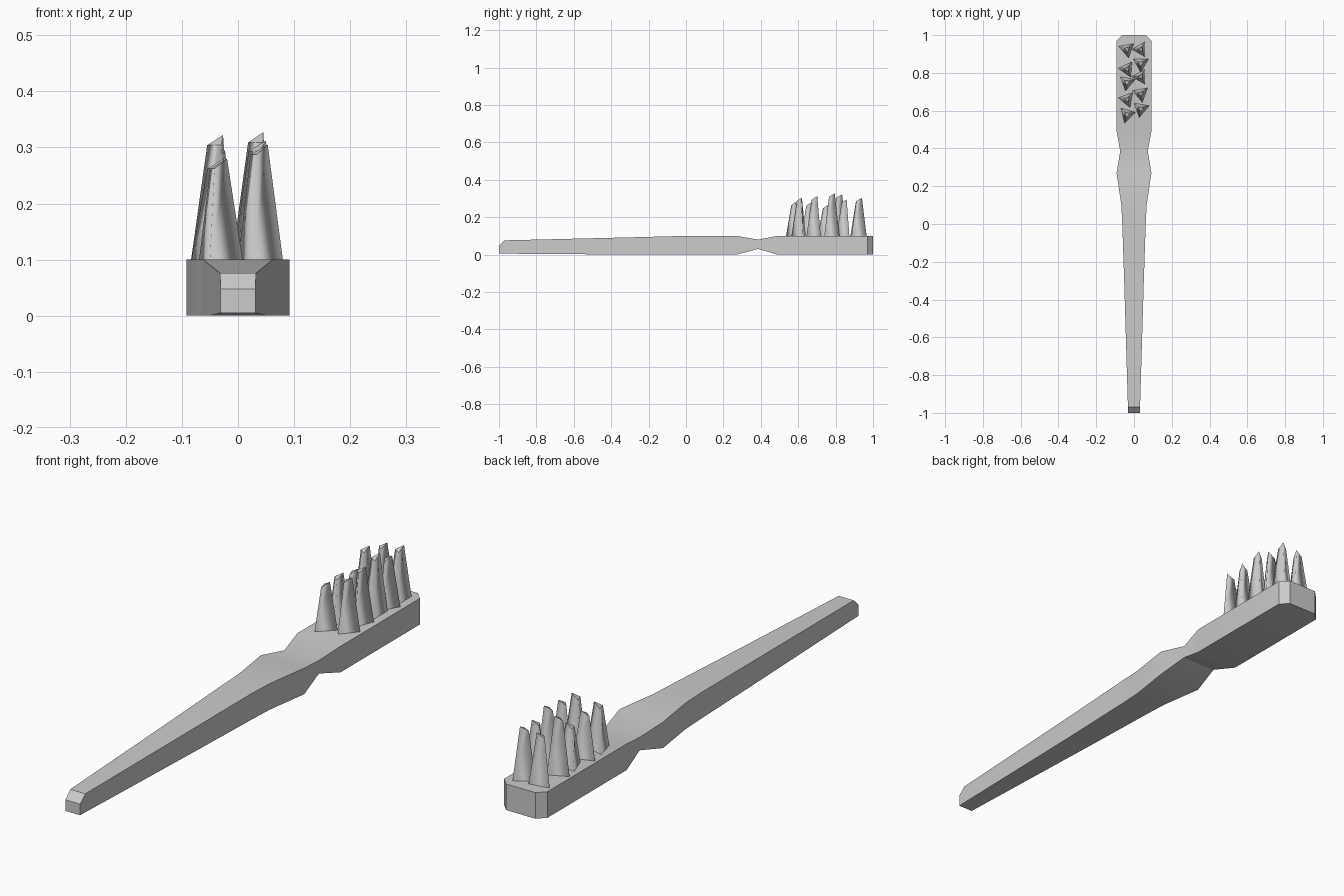
import bpy, bmesh, math
from mathutils import Vector

cube = bpy.data.objects.get("Cube")
if cube:
    bpy.data.objects.remove(cube)

# One plain grey for everything
grey = bpy.data.materials.new("plain_grey")
grey.use_nodes = True
colour = (0.6, 0.6, 0.6, 1)
grey.diffuse_color = colour
grey.node_tree.nodes["Principled BSDF"].inputs["Base Color"].default_value = colour


def make_object(name, bm):
    bmesh.ops.recalc_face_normals(bm, faces=bm.faces)
    mesh = bpy.data.meshes.new(name)
    bm.to_mesh(mesh)
    bm.free()
    mesh.materials.append(grey)
    obj = bpy.data.objects.new(name, mesh)
    bpy.context.collection.objects.link(obj)
    return obj


def loft(bm, rings):
    """Skin a list of rings; returns the side faces."""
    loops = [[bm.verts.new(p) for p in ring] for ring in rings]
    sides = []
    for a, b in zip(loops, loops[1:]):
        for i in range(len(a)):
            j = (i + 1) % len(a)
            sides.append(bm.faces.new((a[i], a[j], b[j], b[i])))
    bm.faces.new(loops[0])
    bm.faces.new(loops[-1])
    return sides


# Handle and head: rectangular sections (y, half width, bottom, top)
sections = [
    (-1.0, 0.031, 0.005, 0.048), (-0.97, 0.032, 0.005, 0.076),
    (-0.3, 0.052, 0.0, 0.092), (0.0, 0.062, 0.0, 0.1),
    (0.1, 0.067, 0.0, 0.1), (0.27, 0.092, 0.0, 0.1),
    (0.385, 0.073, 0.03, 0.08), (0.49, 0.092, 0.0, 0.1),
    (0.97, 0.092, 0.0, 0.1), (1.0, 0.062, 0.0, 0.1),
]
bm = bmesh.new()
loft(bm, [[(-w, y, lo), (w, y, lo), (w, y, hi), (-w, y, hi)]
          for y, w, lo, hi in sections])
handle = make_object("handle", bm)
bpy.ops.object.select_all(action="DESELECT")
handle.select_set(True)
bpy.context.view_layer.objects.active = handle
bpy.ops.object.shade_smooth_by_angle(angle=math.radians(30))


# Bristle tufts: three-sided tapering spikes with a slanted cut at the tip
def tuft(name, x, y, height, turn):
    rings = []
    for radius, z, slant in ((0.047, 0.098, 0), (0.018, height, 0.012)):
        ring = []
        for k in range(3):
            a = math.radians(turn + 120 * k)
            drop = slant * (1 - math.cos(math.radians(120 * k)))
            ring.append(Vector((x + radius * math.cos(a),
                                y + radius * math.sin(a), z - drop)))
        rings.append(ring)
    bm = bmesh.new()
    for face in loft(bm, rings):
        face.smooth = True
    make_object(name, bm)


# (y, tip height, turn) for each side, from the neck to the end
rows = {
    "right": (-0.037, [(0.58, 0.28, 14), (0.66, 0.28, 50), (0.75, 0.265, 20),
                       (0.82, 0.322, 55), (0.925, 0.295, 40)]),
    "left": (0.036, [(0.61, 0.305, 20), (0.69, 0.312, 40), (0.78, 0.327, 60),
                     (0.85, 0.295, 30), (0.925, 0.303, 60)]),
}
for side, (x, tufts) in rows.items():
    for i, (y, height, turn) in enumerate(tufts):
        tuft(f"{side}_bristle_tuft_{i + 1}", x, y, height, turn)
